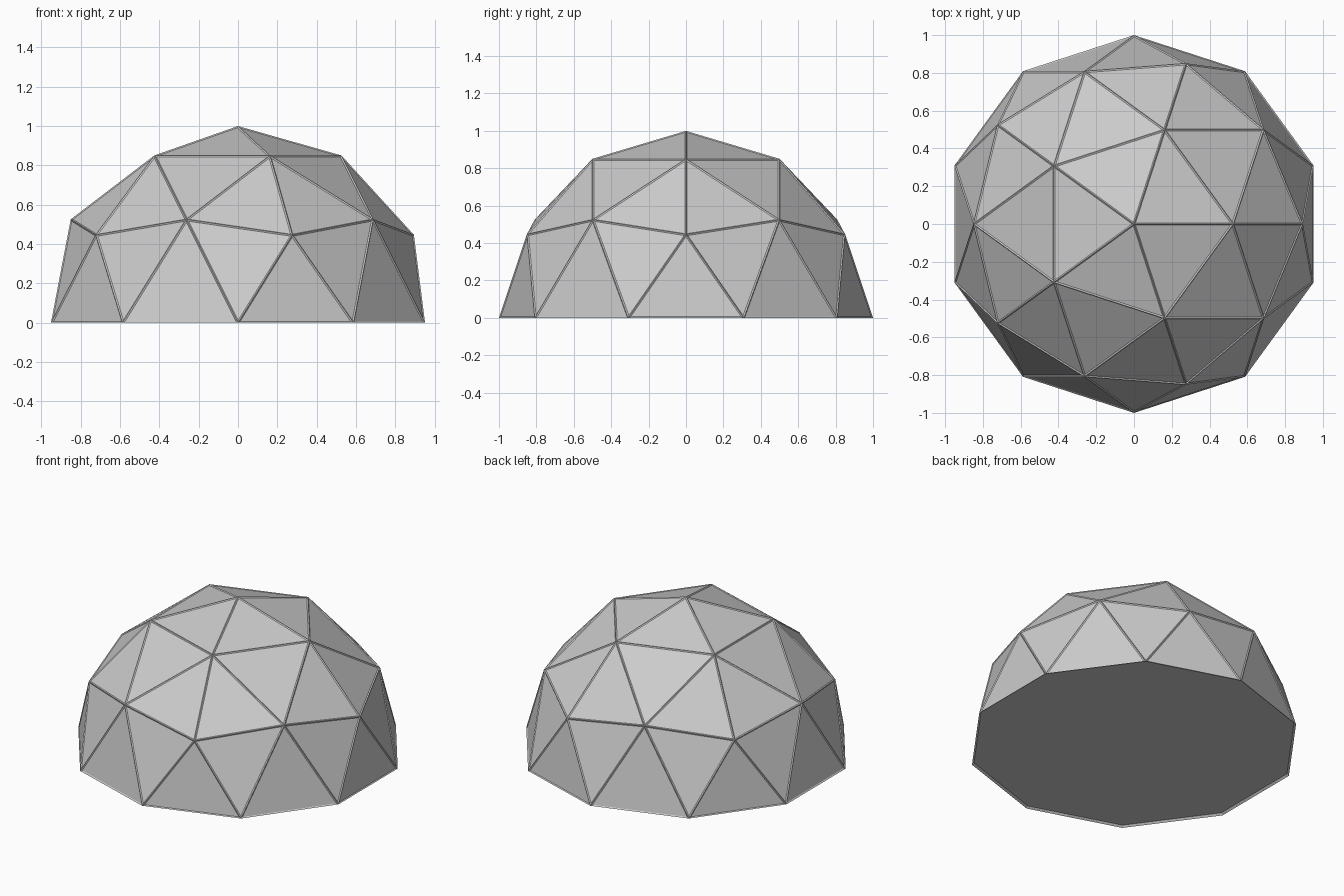
import bpy, bmesh

if "Cube" in bpy.data.objects:
    bpy.data.objects.remove(bpy.data.objects["Cube"])

# Upper half of a two-frequency icosphere
bm = bmesh.new()
bmesh.ops.create_icosphere(bm, subdivisions=2, radius=1.0)
bmesh.ops.delete(bm, geom=[v for v in bm.verts if v.co.z < -0.01], context='VERTS')
for v in bm.verts:
    if abs(v.co.z) < 0.01:
        v.co.z = 0.0

# Flat floor closing the underside
rim = [e for e in bm.edges if e.is_boundary]
floor = bmesh.ops.contextual_create(bm, geom=rim)['faces']
bmesh.ops.recalc_face_normals(bm, faces=bm.faces[:])
panels = [f for f in bm.faces if f not in floor]

# Slightly recessed panels leave a thin raised frame along every edge
bmesh.ops.inset_individual(bm, faces=panels, thickness=0.007, depth=-0.005,
                           use_even_offset=True)
bmesh.ops.inset_individual(bm, faces=floor, thickness=0.012, depth=-0.012,
                           use_even_offset=True)

mesh = bpy.data.meshes.new("geodesic_dome")
bm.to_mesh(mesh)
bm.free()
dome = bpy.data.objects.new("geodesic_dome", mesh)
bpy.context.collection.objects.link(dome)
